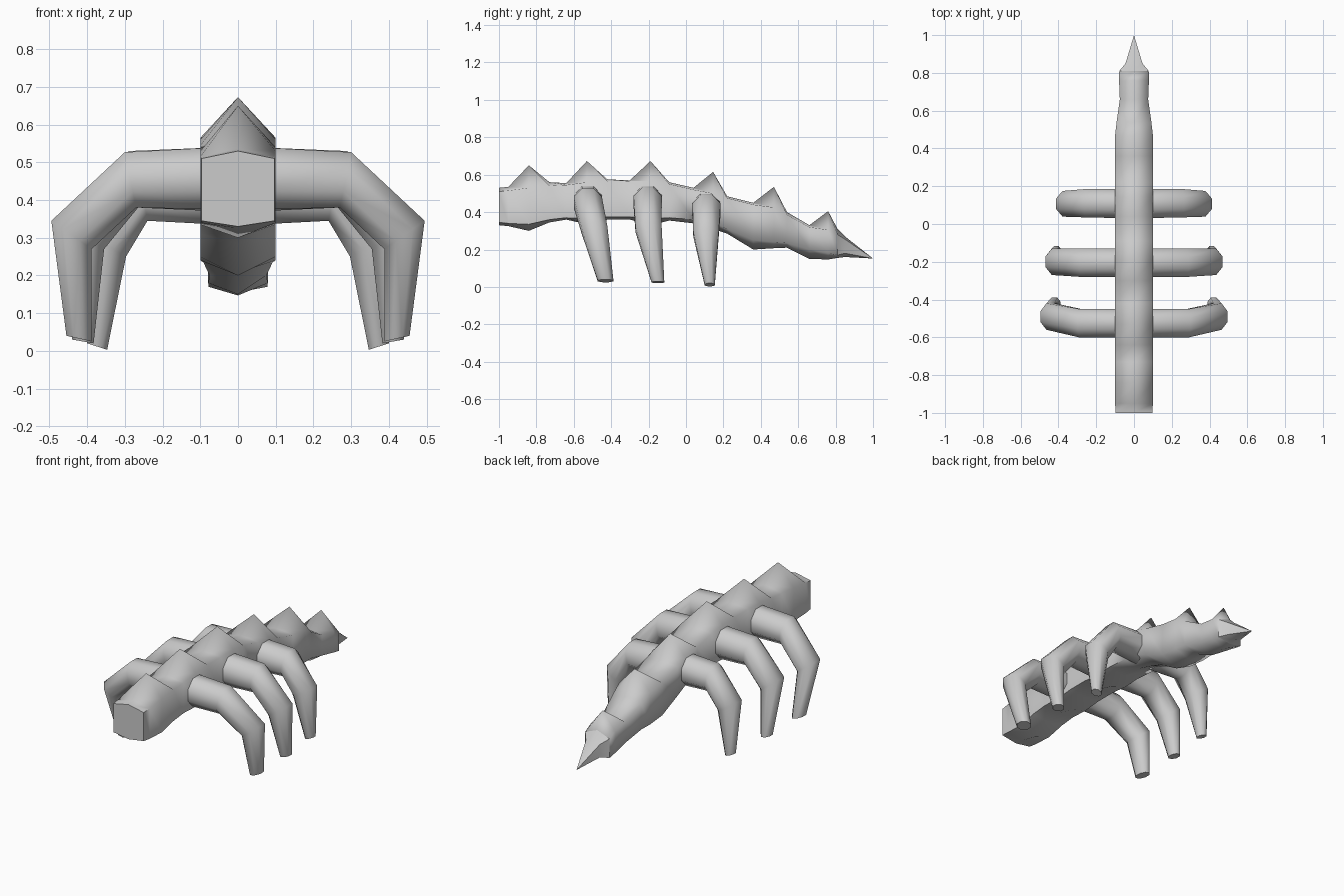
import bpy, bmesh, math


def loft(name, rings, angle):
    """Skin a list of equal-length point rings, closing both ends."""
    bm = bmesh.new()
    loops = [[bm.verts.new(p) for p in r] for r in rings]
    n = len(rings[0])
    for a, b in zip(loops, loops[1:]):
        for i in range(n):
            j = (i + 1) % n
            bm.faces.new((a[i], a[j], b[j], b[i]))
    bm.faces.new(loops[0])
    bm.faces.new(loops[-1])
    bmesh.ops.remove_doubles(bm, verts=bm.verts, dist=1e-4)
    bmesh.ops.recalc_face_normals(bm, faces=bm.faces)
    me = bpy.data.meshes.new(name)
    bm.to_mesh(me)
    bm.free()
    ob = bpy.data.objects.new(name, me)
    bpy.context.collection.objects.link(ob)
    bpy.ops.object.select_all(action='DESELECT')
    ob.select_set(True)
    bpy.context.view_layer.objects.active = ob
    bpy.ops.object.shade_smooth_by_angle(angle=math.radians(angle))
    return ob


# body: y, half width, ridge z, side top z, side bottom z, keel z
body = [
    (-1.00, .097, .53, .51, .345, .33),
    (-0.95, .10, .535, .515, .34, .325),
    (-0.84, .10, .65, .53, .335, .30),
    (-0.73, .10, .56, .54, .36, .345),
    (-0.64, .10, .555, .545, .37, .36),
    (-0.53, .10, .673, .56, .365, .335),
    (-0.42, .10, .575, .565, .375, .36),
    (-0.30, .10, .57, .565, .375, .36),
    (-0.19, .10, .673, .565, .365, .33),
    (-0.09, .10, .56, .55, .37, .355),
    (0.04, .10, .53, .52, .36, .34),
    (0.145, .10, .615, .50, .345, .31),
    (0.22, .10, .485, .475, .31, .285),
    (0.36, .10, .45, .44, .25, .20),
    (0.47, .10, .535, .425, .24, .207),
    (0.54, .092, .40, .385, .235, .21),
    (0.66, .075, .33, .32, .20, .15),
    (0.76, .079, .405, .305, .18, .147),
    (0.81, .078, .31, .28, .17, .155),
]
loft("body", [[(0, y, t), (w, y, s), (w, y, b), (0, y, k), (-w, y, b), (-w, y, s)]
              for y, w, t, s, b, k in body], 75)

# tail: short neck then pointed sting
tail = [(0.81, .078, .31, .28, .17, .155), (0.85, .045, .27, .255, .18, .16),
        (1.0, .0, .152, .152, .152, .152)]
loft("tail_sting", [[(0, y, t), (w, y, s), (w, y, b), (0, y, k), (-w, y, b), (-w, y, s)]
                    for y, w, t, s, b, k in tail], 50)

# legs: rings as outer (x, z), inner (x, z), y centre, y half width
legs = {
    "front_leg": [((.05, .54), (.05, .375), -.525, .075), ((.30, .527), (.27, .38), -.525, .075),
                  ((.495, .345), (.388, .27), -.49, .07), ((.455, .04), (.388, .025), -.43, .042)],
    "middle_leg": [((.05, .54), (.05, .37), -.205, .077), ((.29, .53), (.265, .38), -.205, .075),
                   ((.468, .345), (.355, .27), -.20, .07), ((.44, .03), (.383, .02), -.15, .034)],
    "rear_leg": [((.05, .50), (.05, .335), .108, .077), ((.265, .49), (.24, .345), .11, .075),
                 ((.412, .315), (.297, .25), .107, .068), ((.40, .02), (.347, .003), .127, .027)],
}
K = 1 / math.cos(math.pi / 8)
for name, rings in legs.items():
    for side, label in ((1, "right"), (-1, "left")):
        pts = []
        for (ox, oz), (ix, iz), yc, hy in rings:
            ring = []
            for i in range(8):
                a = math.pi / 8 + i * math.pi / 4
                u, v = math.cos(a) * K / 2, math.sin(a) * K * hy
                ring.append((side * ((ox + ix) / 2 + u * (ox - ix)), yc + v,
                             (oz + iz) / 2 + u * (oz - iz)))
            pts.append(ring)
        loft(name + "_" + label, pts, 60)
